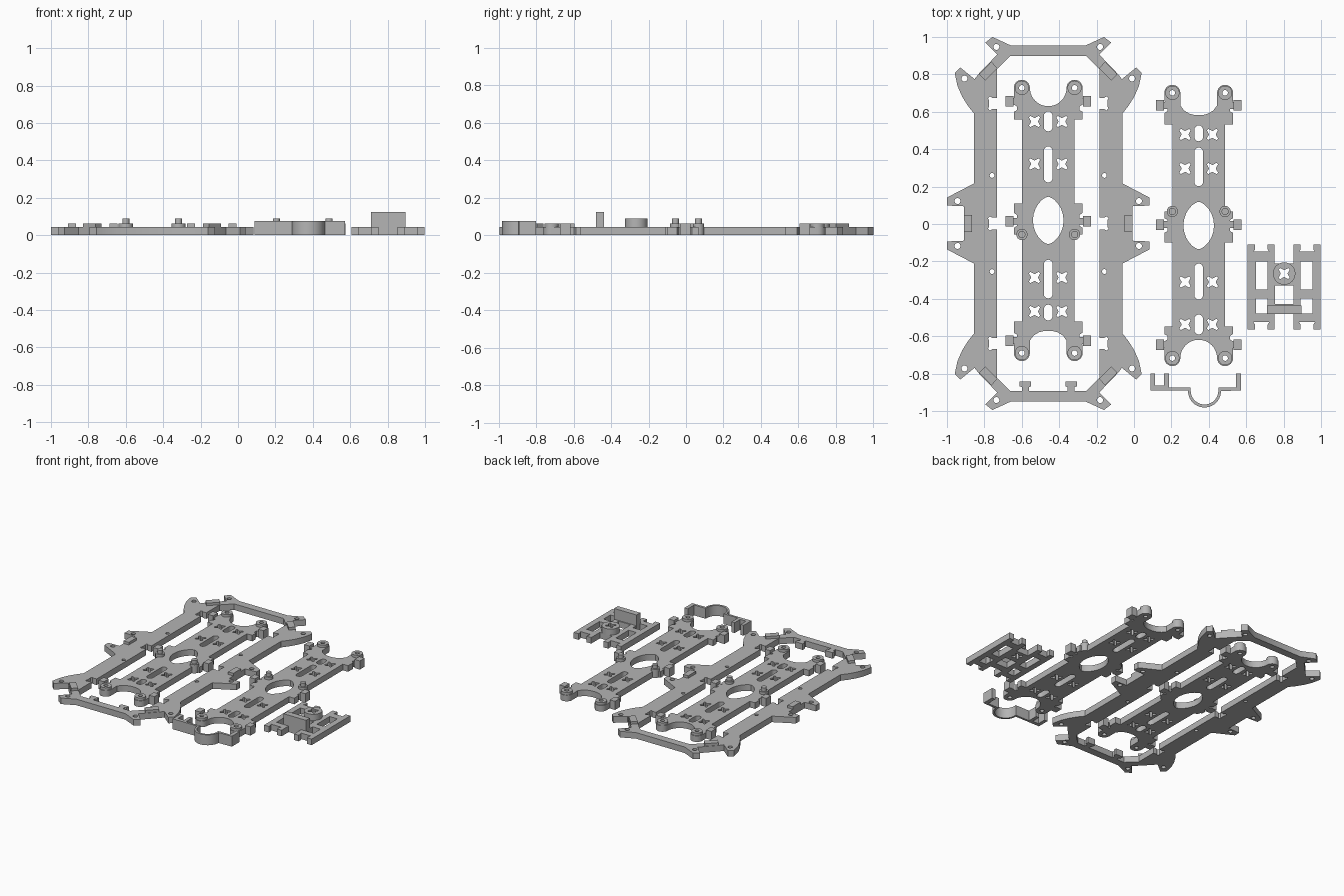
import bpy, bmesh
from math import sin, cos, pi, radians

cube = bpy.data.objects.get("Cube")
if cube:
    bpy.data.objects.remove(cube, do_unlink=True)

GREY = (0.46, 0.46, 0.46, 1)
mat = bpy.data.materials.new("plain grey")
mat.use_nodes = True
mat.diffuse_color = GREY
mat.node_tree.nodes["Principled BSDF"].inputs["Base Color"].default_value = GREY

THICK, RAISED, PIN = 0.045, 0.064, 0.09


# ---- profile helpers
def arc(cx, cy, r, start, end, n=12):
    angles = [radians(start + (end - start) * i / n) for i in range(n + 1)]
    return [(cx + r * cos(a), cy + r * sin(a)) for a in angles]


def circle(cx, cy, r, n=24):
    return arc(cx, cy, r, 0, 360, n)[:-1]


def rect(x0, x1, y0, y1):
    return [(x0, y0), (x1, y0), (x1, y1), (x0, y1)]


def slot(x, y0, y1, r):
    return arc(x, y0 + r, r, 180, 360, 8) + arc(x, y1 - r, r, 0, 180, 8)


def star(cx, cy):
    """Square opening with pinched sides."""
    pts = []
    for k in range(4):
        c, s = cos(k * pi / 2), sin(k * pi / 2)
        for x, y in ((0.018, 0), (0.03, 0.022), (0.022, 0.03)):
            pts.append((cx + c * x - s * y, cy + s * x + c * y))
    return pts


def lens(cx, cy, w, h, n=12):
    side = [(w * cos(a) ** 1.3, h * sin(a)) for a in
            (-pi / 2 + pi * i / n for i in range(1, n))]
    right = [(cx, cy - h)] + [(cx + x, cy + y) for x, y in side]
    return right + [(cx, cy + h)] + [(cx - x, cy + y) for x, y in reversed(side)]


def flip(loop, sx, sy):
    return [(x * sx, y * sy) for x, y in loop]


def quad(quarter):
    """Closed loop from one quarter running from the x axis to the y axis."""
    back = quarter[::-1]
    loop = quarter + flip(back, -1, 1) + flip(quarter, -1, -1) + flip(back, 1, -1)
    clean = []
    for p in loop:
        if not clean or abs(p[0] - clean[-1][0]) + abs(p[1] - clean[-1][1]) > 1e-5:
            clean.append(p)
    return clean[:-1] if clean[0] == clean[-1] else clean


def plate(name, outline, holes=(), top=THICK, bottom=0.0, at=(0, 0), turn=0):
    bm = bmesh.new()
    for loop in (outline, *holes):
        vs = [bm.verts.new((x, y, bottom)) for x, y in loop]
        for a, b in zip(vs, vs[1:] + vs[:1]):
            bm.edges.new((a, b))
    bmesh.ops.remove_doubles(bm, verts=bm.verts[:], dist=1e-5)
    bmesh.ops.triangle_fill(bm, use_beauty=True, edges=bm.edges[:])
    ext = bmesh.ops.extrude_face_region(bm, geom=bm.faces[:])
    moved = [v for v in ext["geom"] if isinstance(v, bmesh.types.BMVert)]
    bmesh.ops.translate(bm, verts=moved, vec=(0, 0, top - bottom))
    bmesh.ops.recalc_face_normals(bm, faces=bm.faces[:])
    me = bpy.data.meshes.new(name)
    bm.to_mesh(me)
    bm.free()
    me.materials.append(mat)
    me.shade_smooth()
    me.set_sharp_from_angle(angle=radians(30))
    ob = bpy.data.objects.new(name, me)
    ob.location = (at[0], at[1], 0)
    ob.rotation_euler.z = turn
    bpy.context.collection.objects.link(ob)
    return ob


SIDES = [(sx, sy) for sx in (1, -1) for sy in (1, -1)]

# ---- outer frame: rails, fins, lugs and end bars in one ring
FRAME = (-0.4586, 0.0027)
outer = [(0.45, 0), (0.45, 0.092), (0.541, 0.096), (0.541, 0.139), (0.397, 0.214),
         (0.397, 0.588), (0.43, 0.63), (0.46, 0.678), (0.485, 0.735), (0.5, 0.805),
         (0.47, 0.834), (0.394, 0.772), (0.372, 0.8), (0.272, 0.904),
         (0.336, 0.968), (0.298, 0.997), (0.2, 0.952), (0, 0.952)]


def notch(v0, v1):
    """Rail cut-out with relieved corners."""
    return [(0.274, v0), (0.3, v0), (0.312, v0 - 0.008), (0.322, v0 + 0.004),
            (0.317, v0 + 0.012), (0.317, v1 - 0.012), (0.322, v1 - 0.004),
            (0.312, v1 + 0.008), (0.3, v1), (0.274, v1)]


inner = [(0.317, 0)] + notch(-0.031, 0.031)[5:] + notch(0.612, 0.672)
inner += [(0.274, 0.826), (0.202, 0.896), (0, 0.896)]
bolt_holes = [circle(sx * u, sy * v, r, 16) for sx, sy in SIDES for u, v, r in
              ((0.448, 0.775, 0.016), (0.485, 0.12, 0.016),
               (0.277, 0.944, 0.016), (0.3, 0.257, 0.013))]
plate("outer_frame", quad(outer), [quad(inner)] + bolt_holes, at=FRAME)

for sx, sy in SIDES:
    pad = [(0.369, 0.798), (0.304, 0.866), (0.272, 0.83), (0.337, 0.764)]
    plate("corner_pad", flip(pad, sx, sy), top=RAISED, bottom=0.04, at=FRAME)
for sx in (1, -1):
    plate("rail_tab", flip(rect(0.407, 0.45, -0.045, 0.045), sx, 1),
          top=RAISED, bottom=0.04, at=FRAME)
    tab = [(0.103, -0.9), (0.14, -0.9), (0.14, -0.875), (0.153, -0.87),
           (0.153, -0.845), (0.092, -0.845), (0.092, -0.87), (0.103, -0.875)]
    plate("end_bar_tab", flip(tab, sx, 1), at=FRAME)

# ---- two centre plates, the second turned half round
half = arc(0, 0.709, 0.098, -90, 0)
half += arc(0.141, 0.709, 0.043, 180, 0)
half += [(0.184, 0.62), (0.168, 0.61), (0.168, 0.59), (0.184, 0.58), (0.184, 0.54),
         (0.141, 0.54), (0.141, 0.09), (0.184, 0.09), (0.184, 0.04), (0.168, 0.03),
         (0.168, -0.03), (0.184, -0.04), (0.184, -0.075), (0.141, -0.075),
         (0.141, -0.54), (0.184, -0.54), (0.184, -0.6), (0.168, -0.61),
         (0.168, -0.65), (0.184, -0.665)]
half += arc(0.141, -0.709, 0.043, 0, -180)
half += [(0.098, -0.642), (0.078, -0.615), (0.05, -0.598), (0.02, -0.59)]
body = half + flip(half[::-1], -1, 1)
openings = [lens(0, 0, 0.082, 0.127)]
openings += [star(sx * 0.073, v) for sx in (1, -1) for v in (0.529, 0.302, -0.305, -0.487)]
openings += [slot(0, a, b, 0.023) for a, b in
             ((0.476, 0.583), (0.203, 0.396), (-0.417, -0.21), (-0.535, -0.45))]
openings += [circle(sx * 0.141, sy * 0.709, 0.015, 16) for sx, sy in SIDES]

for label, at, turn in (("left", (0.346, -0.008), pi), ("right", (-0.4586, 0.019), 0)):
    plate("centre_plate_" + label, body, openings, at=at, turn=turn)
    for sx, sy in SIDES:
        x, y = sx * 0.141, sy * 0.709
        plate("arm_ring", circle(x, y, 0.038), [circle(x, y, 0.015, 16)],
              top=RAISED, bottom=0.04, at=at, turn=turn)
    for sx in (1, -1):
        plate("boss", circle(sx * 0.141, -0.075, 0.03), top=RAISED, at=at, turn=turn)
        plate("boss_pin", circle(sx * 0.141, -0.075, 0.019), top=PIN, bottom=0.06,
              at=at, turn=turn)
        for v in (0.637, -0.005, -0.642):
            plate("side_tab", flip(rect(0.185, 0.228, v - 0.028, v + 0.028), sx, 1),
                  top=RAISED, at=at, turn=turn)
            plate("side_tab_neck", flip(rect(0.16, 0.19, v - 0.018, v + 0.018), sx, 1),
                  at=at, turn=turn)

# ---- strap clip with a round loop
strap = [(-0.29, 0.09), (-0.29, 0), (-0.088, 0)]
strap += arc(0, -0.003, 0.088, 180, 360, 20)
strap += [(0.196, 0), (0.196, 0.09), (0.168, 0.09), (0.168, 0.016), (0.074, 0.016)]
strap += arc(0, -0.001, 0.074, 360, 180, 20)
strap += [(-0.074, 0.016), (-0.19, 0.016), (-0.19, 0.09), (-0.216, 0.09),
          (-0.216, 0.026), (-0.264, 0.026), (-0.264, 0.09)]
plate("strap_clip", strap, top=0.077, at=(0.377, -0.89))

# ---- slotted mount with a drilled boss and an upright block
MOUNT = (0.803, -0.337)
edge = [(0.051, 0.125), (0.051, 0.227), (0.088, 0.227), (0.088, 0.2), (0.08, 0.19),
        (0.164, 0.19), (0.156, 0.2), (0.156, 0.227), (0.195, 0.227),
        (0.195, -0.227), (0.156, -0.227), (0.156, -0.2), (0.164, -0.188),
        (0.08, -0.188), (0.088, -0.2), (0.088, -0.227), (0.051, -0.227), (0.051, -0.142)]
cuts = [rect(-0.049, 0.049, -0.092, 0.008), star(0, 0.072)]
for sx in (1, -1):
    cuts += [flip(rect(0.088, 0.152, a, b), sx, 1) for a, b in
             ((-0.013, 0.137), (-0.142, -0.062))]
plate("mount_base", edge + flip(edge[::-1], -1, 1), cuts, at=MOUNT)
plate("mount_boss", circle(0, 0.072, 0.06, 32), [star(0, 0.072)],
      top=PIN, bottom=0.04, at=MOUNT)
plate("mount_block", rect(-0.092, 0.092, -0.144, -0.1), top=0.125, at=MOUNT)
